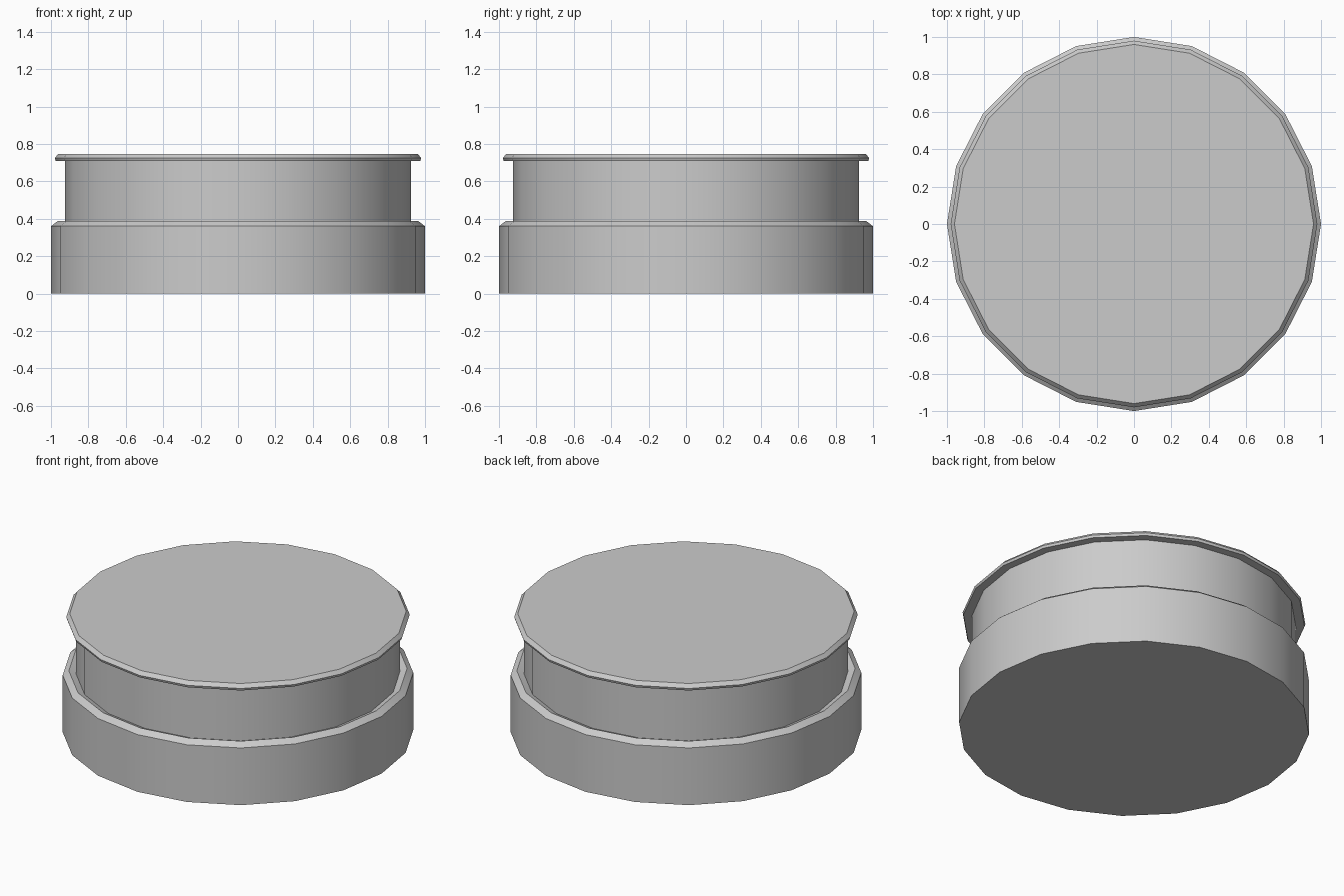
import bpy, bmesh, math

if "Cube" in bpy.data.objects:
    bpy.data.objects.remove(bpy.data.objects["Cube"])

SIDES = 20


def lathe(name, profile):
    """Revolve a (radius, height) profile and cap both ends."""
    bm = bmesh.new()
    rings = []
    for r, z in profile:
        rings.append([bm.verts.new((r * math.cos(2 * math.pi * i / SIDES),
                                    r * math.sin(2 * math.pi * i / SIDES), z))
                      for i in range(SIDES)])
    for a, b in zip(rings, rings[1:]):
        for i in range(SIDES):
            j = (i + 1) % SIDES
            bm.faces.new((a[i], a[j], b[j], b[i]))
    bm.faces.new(rings[0][::-1])
    bm.faces.new(rings[-1])
    bmesh.ops.recalc_face_normals(bm, faces=bm.faces)
    mesh = bpy.data.meshes.new(name)
    bm.to_mesh(mesh)
    bm.free()
    obj = bpy.data.objects.new(name, mesh)
    bpy.context.collection.objects.link(obj)
    bpy.context.view_layer.objects.active = obj
    obj.select_set(True)
    bpy.ops.object.shade_smooth_by_angle(angle=math.radians(30))
    obj.select_set(False)
    return obj


# wide base, bevelled shoulder, narrower drum and overhanging lid lip
lathe("round_tin", [(1, 0), (1, 0.36), (0.965, 0.387), (0.925, 0.37),
                    (0.925, 0.71), (0.975, 0.71), (0.98, 0.725),
                    (0.96, 0.747)])
